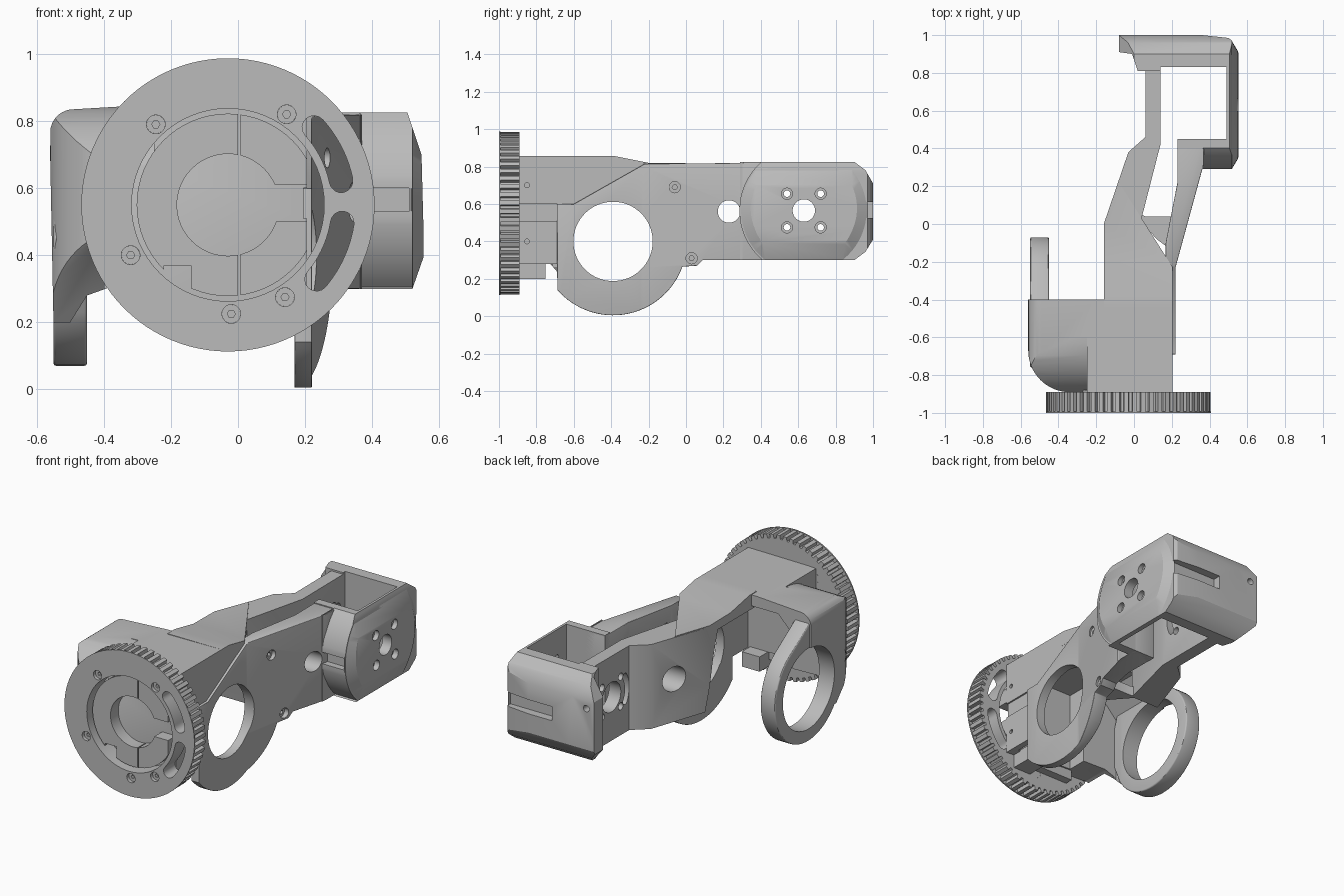
import bpy, bmesh
from math import sin, cos, radians, pi

cube = bpy.data.objects.get("Cube")
if cube:
    bpy.data.objects.remove(cube, do_unlink=True)

grey = bpy.data.materials.new("plain grey")
grey.use_nodes = True
TONE = (0.5, 0.5, 0.5, 1)
grey.diffuse_color = TONE
grey.node_tree.nodes["Principled BSDF"].inputs["Base Color"].default_value = TONE

PLACE = {"x": lambda a, b, t: (t, a, b),
         "y": lambda a, b, t: (a, t, b),
         "z": lambda a, b, t: (a, b, t)}


def prism(name, axis, pts, lo=-2, hi=2, end_pts=None):
    """Extrude a flat outline along an axis, optionally to a different end outline."""
    bm = bmesh.new()
    put = PLACE[axis]
    low = [bm.verts.new(put(a, b, lo)) for a, b in pts]
    high = [bm.verts.new(put(a, b, hi)) for a, b in end_pts or pts]
    bm.faces.new(low)
    bm.faces.new(high)
    n = len(pts)
    for i in range(n):
        j = (i + 1) % n
        bm.faces.new((low[i], low[j], high[j], high[i]))
    bmesh.ops.recalc_face_normals(bm, faces=bm.faces)
    me = bpy.data.meshes.new(name)
    bm.to_mesh(me)
    bm.free()
    ob = bpy.data.objects.new(name, me)
    bpy.context.scene.collection.objects.link(ob)
    me.materials.append(grey)
    return ob


def arc(cx, cy, r, a0, a1, n=24):
    return [(cx + r * cos(radians(a0 + (a1 - a0) * i / n)),
             cy + r * sin(radians(a0 + (a1 - a0) * i / n))) for i in range(n + 1)]


def circle(cx, cy, r, n=48):
    return arc(cx, cy, r, 0, 360, n)[:-1]


def rect(a0, b0, a1, b1):
    return [(a0, b0), (a1, b0), (a1, b1), (a0, b1)]


def slot(cx, cy, r, a0, a1, w):
    """Curved slot with round ends."""
    e0 = (cx + r * cos(radians(a0)), cy + r * sin(radians(a0)))
    e1 = (cx + r * cos(radians(a1)), cy + r * sin(radians(a1)))
    h = w / 2
    return (arc(cx, cy, r + h, a0, a1, 16) + arc(*e1, h, a1, a1 + 180, 8)[1:-1]
            + arc(cx, cy, r - h, a1, a0, 16) + arc(*e0, h, a0 + 180, a0 + 360, 8)[1:-1])


def combine(ob, tools, op="DIFFERENCE"):
    """Apply boolean tools and drop them."""
    for t in tools:
        m = ob.modifiers.new("cut", "BOOLEAN")
        m.operation, m.solver, m.object = op, "EXACT", t
    bake(ob)
    for t in tools:
        bpy.data.objects.remove(t, do_unlink=True)
    return ob


def bake(ob):
    dg = bpy.context.evaluated_depsgraph_get()
    dg.update()
    me = bpy.data.meshes.new_from_object(ob.evaluated_get(dg))
    ob.modifiers.clear()
    ob.data = me


def soften(ob, w, seg=3):
    m = ob.modifiers.new("soft", "BEVEL")
    m.width, m.segments, m.limit_method, m.angle_limit = w, seg, "ANGLE", radians(50)
    bake(ob)


def cutter(axis, pts, lo=-2, hi=2):
    ob = prism("cutter", axis, pts, lo, hi)
    ob.hide_render = True
    return ob


GX, GZ = -0.03, 0.55           # gear centre
RY, RZ = -0.39, 0.40           # bearing ring centre
MY, MZ = 0.63, 0.565           # motor centre
SCREWS = [(-0.245, 0.79), (0.145, 0.82), (-0.32, 0.4), (0.14, 0.275), (-0.02, 0.225)]
MOTOR_SCREWS = [(MY + s * 0.09, MZ + t * 0.09) for s in (-1, 1) for t in (-1, 1)]


def gear_cutters():
    return ([cutter("y", circle(GX, GZ, 0.287, 64)),
             cutter("y", slot(GX, GZ, 0.345, 12, 42, 0.07)),
             cutter("y", slot(GX, GZ, 0.345, -40, -9, 0.07))]
            + [cutter("y", circle(x, z, 0.028, 20)) for x, z in SCREWS])


# Toothed wheel with a thin front flange
TEETH = 60
teeth = []
for i in range(TEETH):
    for f, r in ((0, 0.435), (0.5, 0.435), (0.58, 0.412), (0.92, 0.412)):
        a = 2 * pi * (i + f) / TEETH
        teeth.append((GX + r * cos(a), GZ + r * sin(a)))
combine(prism("gear_teeth", "y", teeth, -0.992, -0.89), gear_cutters())
combine(prism("gear_flange", "y", circle(GX, GZ, 0.437, 96), -1.0, -0.992), gear_cutters())
for x, z in SCREWS:
    combine(prism("gear_screw", "y", circle(x, z, 0.028, 16), -0.98, -0.89),
            [cutter("y", circle(x, z, 0.012, 6), -1, -0.96)])

# Split clamp disc inside the wheel
combine(prism("clamp_disc", "y", circle(GX, GZ, 0.272, 64), -0.965, -0.88),
        [cutter("y", circle(GX, GZ, 0.152)),
         cutter("y", rect(0, 0.5, 0.4, 0.61)),
         cutter("y", rect(0.205, 0, 0.4, 1)),
         cutter("y", rect(-0.22, 0, -0.14, 0.37)),
         cutter("y", rect(0.0, 0, 0.007, 1))])

# Arched front cover, rounded down at its outer front corner
outer = [(-0.55, 0.2), (-0.56, 0.7)] + arc(-0.49, 0.765, 0.07, 170, 90, 8) + \
        [(-0.2, 0.852), (0.205, 0.856), (0.205, 0.28), (-0.2, 0.3),
         (-0.38, 0.305), (-0.45, 0.28), (-0.5, 0.2)]
plan = arc(-0.34, -0.67, 0.22, 180, 270, 16) + [(0.3, -0.89), (0.3, -0.4), (-0.56, -0.4)]
cover = prism("front_cover", "y", outer, -1.2, 0)
combine(cover, [cutter("z", plan)], "INTERSECT")
arch = [(-0.46, 0), (-0.46, 0.66), (-0.34, 0.785), (-0.2, 0.785), (-0.2, 0)]
shoulder = arc(-0.6, 0.52, 0.325, 90, 180, 16) + [(-1, 0.52), (-1, 1), (-0.6, 1)]
chin = [(-1, 0.52), (-0.87, 0.45), (-0.64, 0.18), (-0.64, 0), (-1, 0)]
combine(cover, [cutter("y", arch, -0.71, 0),
                cutter("y", rect(-0.22, 0, 0.165, 0.785), -0.83, 0),
                cutter("x", shoulder, -1, -0.25),
                cutter("x", chin, -1, -0.4),
                cutter("x", circle(RY, 0.39, 0.245, 64), -1, -0.43),
                cutter("x", circle(RY, RZ, 0.212, 64), 0.1, 1),
                cutter("x", rect(-0.95, 0.51, -0.6, 0.6), 0.195, 1)]
        + [cutter("x", circle(-0.85, z, 0.013, 12), 0.19, 1) for z in (0.4, 0.7)])
prism("lower_front_wall", "y", rect(-0.24, 0.24, 0.15, 0.32), -0.89, -0.84)
prism("lower_front_tab", "y", rect(0.03, 0.2, 0.15, 0.29), -0.89, -0.75)

# Left bearing ring, flowing up into the cover
ring = arc(RY, 0.39, 0.32, -150, 60, 40) + [(-0.4, 0.78), (-0.66, 0.78), (-0.76, 0.45)]
left_ring = prism("left_bearing_ring", "x", ring, -0.55, -0.45)
soften(left_ring, 0.008)
combine(left_ring, [cutter("x", circle(RY, 0.39, 0.245, 64))])

# Right side plate with bearing ring
side = arc(RY, RZ, 0.395, 221, 340, 32) + \
    [(0.06, 0.27), (0.09, 0.3), (0.45, 0.3), (0.45, 0.82), (-0.22, 0.815),
     (-0.6, 0.6), (-0.69, 0.6)]
plan = [(0.168, -0.8), (0.22, -0.8), (0.22, -0.23), (0.37, 0.32), (0.37, 0.45),
        (0.23, 0.45), (0.23, 0.22), (0.168, -0.1)]
plate = combine(prism("right_side_plate", "x", side), [cutter("z", plan)], "INTERSECT")
soften(plate, 0.018)
combine(plate, [cutter("x", circle(RY, RZ, 0.212, 64)),
                cutter("x", circle(0.23, 0.56, 0.06, 32))]
        + [cutter("x", circle(y, z, 0.03, 20)) for y, z in ((-0.06, 0.69), (0.03, 0.31))])
for y, z, x in ((-0.06, 0.69, 0.25), (0.03, 0.31, 0.27)):
    combine(prism("plate_screw", "x", circle(y, z, 0.03, 20), x - 0.06, x),
            [cutter("x", circle(y, z, 0.014, 6), x - 0.02, x + 1)])

# Sloping roof that ends on a diagonal, with its right skirt
plan = [(-0.16, -0.45), (0.205, -0.45), (0.205, -0.23), (-0.08, 0.22), (-0.16, 0)]
slope = [(-0.5, 0.856), (-0.38, 0.856), (-0.2, 0.82), (0.25, 0.815), (0.25, 0.765), (-0.5, 0.765)]
combine(prism("roof", "z", plan), [cutter("x", slope)], "INTERSECT")
prism("roof_skirt", "x", [(-0.42, 0.66), (-0.2, 0.78), (-0.42, 0.8)], 0.17, 0.204)

# Left side panel behind the roof
plan = [(-0.16, -0.1), (-0.11, -0.1), (-0.11, -0.05), (0.04, 0.03), (0.14, 0.42), (0.14, 0.84),
        (0.06, 0.84), (0.06, 0.46), (-0.03, 0.38), (-0.16, 0)]
side = [(-0.09, 0.81), (-0.03, 0.6), (0.03, 0.3), (0.84, 0.3), (0.84, 0.815)]
panel = combine(prism("left_side_panel", "z", plan), [cutter("x", side)], "INTERSECT")
combine(panel, [cutter("x", circle(0.23, 0.56, 0.075, 32)),
                cutter("x", circle(MY, MZ, 0.09, 32)),
                cutter("x", slot(MY, MZ, 0.15, 150, 210, 0.04)),
                cutter("x", slot(MY, MZ, 0.15, -30, 30, 0.04))]
        + [cutter("x", circle(y, z, 0.022, 16)) for y, z in MOTOR_SCREWS])

# Lower cross brace between the two sides
prism("lower_brace", "z", [(-0.02, 0.08), (0.06, 0.04), (0.22, 0.04), (0.2, -0.14), (0.12, -0.08)],
      0.3, 0.36)

# Motor housing at the back, open above and below
plan = [(-0.08, 0.91), (-0.01, 0.9), (0.02, 0.81), (0.14, 0.81), (0.14, 0.83), (0.49, 0.83),
        (0.49, 0.45), (0.23, 0.45), (0.23, 0.4), (0.36, 0.4), (0.36, 0.29), (0.52, 0.29),
        (0.52, 0.97), (0.5, 0.985), (0.36, 1.0), (-0.08, 1.0)]
side = [(0.23, 0.825), (0.23, 0.3), (0.9, 0.3), (0.96, 0.345), (1.0, 0.41),
        (1.0, 0.71), (0.96, 0.78), (0.9, 0.825)]
front = [(0.0, 0.3), (0.52, 0.3), (0.555, 0.4), (0.547, 0.7), (0.505, 0.825), (0.0, 0.825),
         (-0.08, 0.71), (-0.08, 0.39)]
housing = prism("motor_housing", "z", plan)
combine(housing, [cutter("x", side), cutter("y", front)], "INTERSECT")
# Round front rim, then holes and wire slots
crescent = arc(MY, MZ, 0.345, 131, 229, 24) + [(0.1, 0.2), (0.1, 0.95)]
combine(housing, [cutter("x", crescent, 0.365, 1),
                  cutter("x", circle(MY, MZ, 0.06, 32), 0.3, 1),
                  cutter("y", rect(0.2, 0.525, 0.6, 0.61), 0.95, 1.2),
                  cutter("y", rect(0.3, 0.53, 0.51, 0.6), 0.1, 0.33),
                  cutter("y", circle(-0.03, 0.66, 0.02, 16), 0.85, 1.2)]
        + [cutter("x", circle(y, z, 0.03, 20), 0.3, 1) for y, z in MOTOR_SCREWS])

# Tapered round cap over the motor
cap = prism("motor_cap", "x", circle(MY, MZ, 0.344, 64), 0.515, 0.553, circle(MY, MZ, 0.28, 64))
combine(cap, [cutter("y", front)], "INTERSECT")
combine(cap, [cutter("x", circle(MY, MZ, 0.06, 32))]
        + [cutter("x", circle(y, z, 0.03, 20)) for y, z in MOTOR_SCREWS])
for y, z in MOTOR_SCREWS:
    combine(prism("motor_screw_seat", "x", circle(y, z, 0.032, 16), 0.49, 0.52),
            [cutter("x", circle(y, z, 0.018, 12))])

# Shading
for ob in bpy.context.scene.objects:
    if ob.type == "MESH":
        ob.data.shade_smooth()
        ob.data.set_sharp_from_angle(angle=radians(30))
